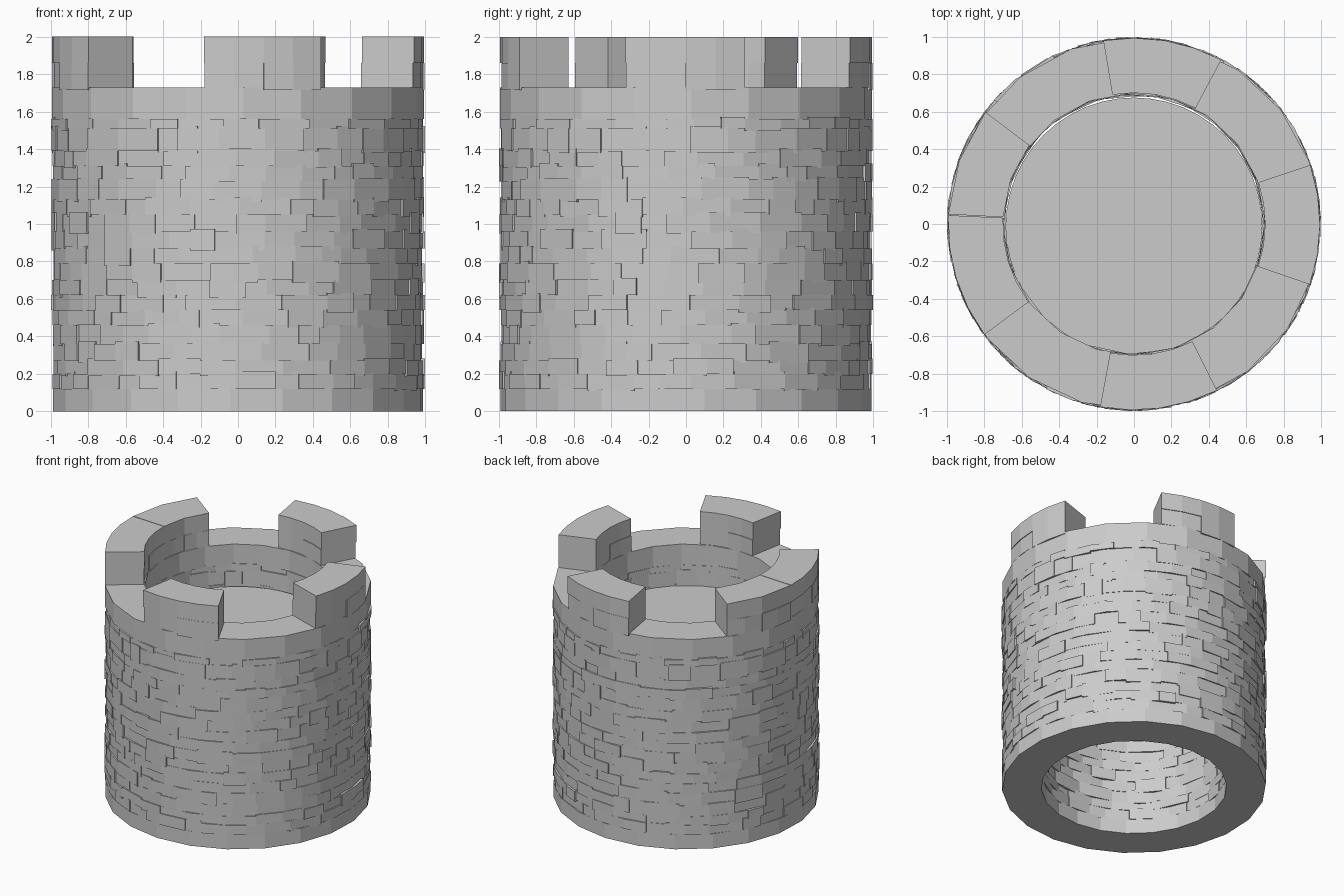
import bpy, bmesh, random
from math import cos, sin, radians, pi, tau

if "Cube" in bpy.data.objects:
    bpy.data.objects.remove(bpy.data.objects["Cube"])

random.seed(7)


def P(r, a, z):
    return (r * cos(a), r * sin(a), z)


def quad(bm, pts, flip=False):
    vs = [bm.verts.new(p) for p in pts]
    bm.faces.new(vs[::-1] if flip else vs)


def finish(bm, name):
    bmesh.ops.remove_doubles(bm, verts=bm.verts, dist=1e-5)
    me = bpy.data.meshes.new(name)
    bm.to_mesh(me)
    bm.free()
    ob = bpy.data.objects.new(name, me)
    bpy.context.collection.objects.link(ob)
    return ob


def brick(bm, r, back, a0, a1, z0, z1, inside=False):
    """Shallow stone: one flat face with four side walls running into the wall."""
    corners = [(a0, z0), (a1, z0), (a1, z1), (a0, z1)]
    front = [P(r, a, z) for a, z in corners]
    rear = [P(back, a, z) for a, z in corners]
    quad(bm, front, inside)
    for i in range(4):
        j = (i + 1) % 4
        quad(bm, [front[i], rear[i], rear[j], front[j]], inside)


def random_angles(n):
    w = [random.uniform(0.6, 1.5) for _ in range(n)]
    s, a, out = sum(w), random.uniform(0, tau), []
    for x in w:
        out.append(a)
        a += x / s * tau
    return out + [out[0] + tau]


def arc_block(bm, angles, r0, r1, z0, z1, closed=False):
    """Solid faceted ring section."""
    for a, b in zip(angles, angles[1:]):
        quad(bm, [P(r1, a, z0), P(r1, b, z0), P(r1, b, z1), P(r1, a, z1)])
        quad(bm, [P(r0, a, z0), P(r0, b, z0), P(r0, b, z1), P(r0, a, z1)], True)
        quad(bm, [P(r0, a, z1), P(r1, a, z1), P(r1, b, z1), P(r0, b, z1)])
        quad(bm, [P(r0, a, z0), P(r1, a, z0), P(r1, b, z0), P(r0, b, z0)], True)
    if not closed:
        for a, f in ((angles[0], False), (angles[-1], True)):
            quad(bm, [P(r0, a, z0), P(r1, a, z0), P(r1, a, z1), P(r0, a, z1)], f)


# Brick courses, outside and inside of the wall
levels = [0.12, 0.20, 0.27, 0.36, 0.46, 0.54, 0.62, 0.70, 0.79, 0.87, 0.96,
          1.05, 1.13, 1.24, 1.31, 1.39, 1.51, 1.56]
for name, inside in (("outer_bricks", False), ("inner_bricks", True)):
    bm = bmesh.new()
    for z0, z1 in zip(levels, levels[1:]):
        ang = random_angles(24 if inside else 32)
        for a, b in zip(ang, ang[1:]):
            lo = random.choice((0, 0, 0.012))
            hi = random.choice((0, 0, 0.012))
            if inside:
                r, back = random.uniform(0.69, 0.705), 0.72
            else:
                r, back = random.uniform(0.984, 1.0), 0.972
            brick(bm, r, back, a, b, z0 - lo, z1 + hi, inside)
    finish(bm, name)

# Plain faceted courses at the foot and the rim
for name, n, z0, z1, turn in (("base_course", 22, 0, 0.12, 0.1),
                              ("rim_course", 20, 1.56, 1.73, 0.03)):
    bm = bmesh.new()
    arc_block(bm, [turn + tau * i / n for i in range(n + 1)], 0.698, 0.993, z0, z1, True)
    finish(bm, name)

# Battlements: a full upper block over two lower stones
for i, (a0, a1) in enumerate([(62, 99.5), (-19, 18.5), (-100.5, -63.5),
                              (143, 177), (177.3, 216.5)]):
    bm = bmesh.new()
    a0, a1 = radians(a0), radians(a1)
    steps = [a0 + (a1 - a0) * k / 4 for k in range(5)]
    arc_block(bm, steps[::2] if i == 3 else steps, 0.70, 0.993, 1.86, 2.0)
    arc_block(bm, steps[:3], 0.695, 0.987, 1.73, 1.86)
    arc_block(bm, steps[2:], 0.702, 0.995, 1.715, 1.86)
    finish(bm, f"battlement_{i + 1}")

# Floor inside the tower
bpy.ops.mesh.primitive_cylinder_add(vertices=48, radius=0.685, depth=0.02,
                                    location=(0, -0.01, 1.38))
bpy.context.object.name = "upper_floor"
